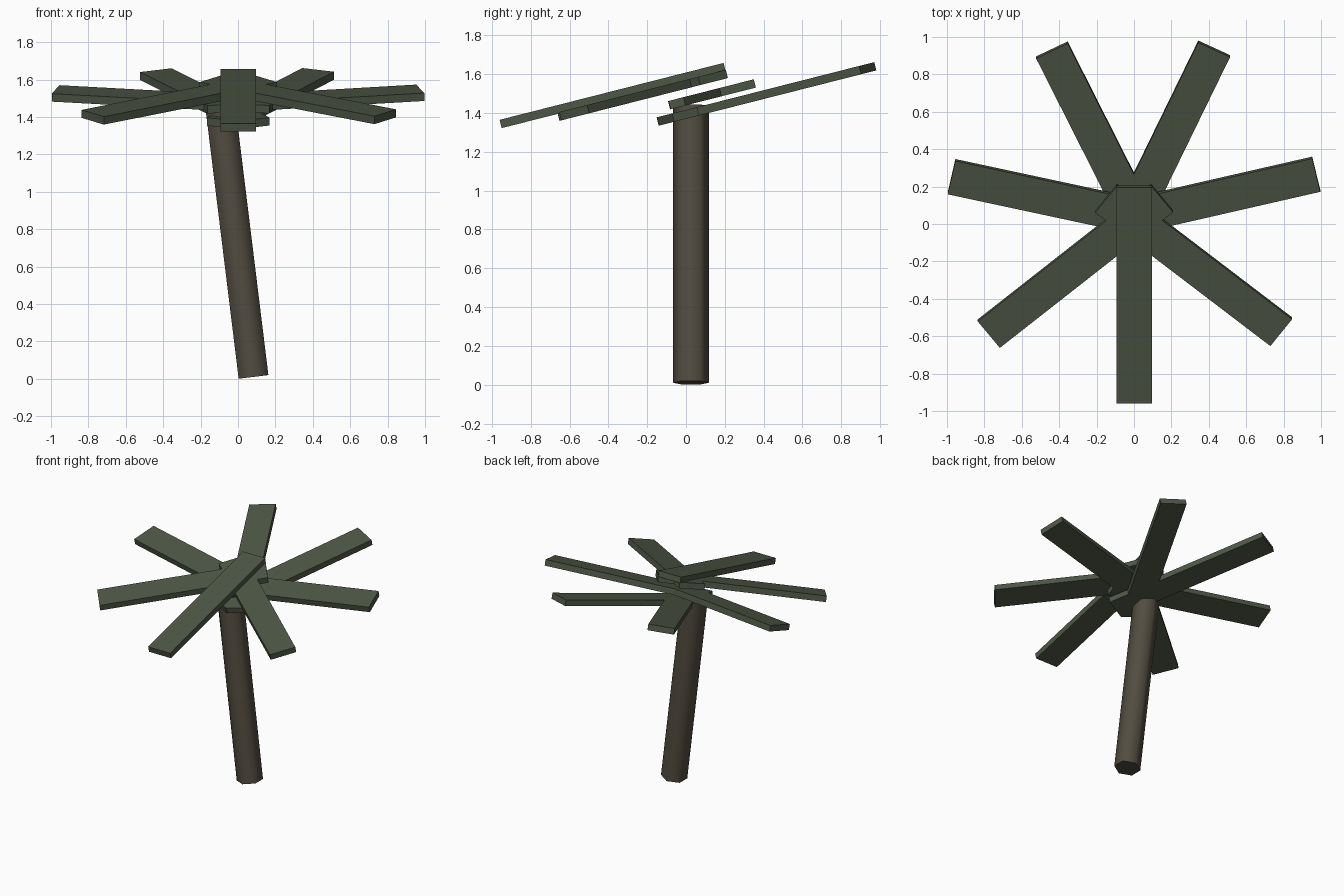
import bpy
from math import radians, sin, cos
from mathutils import Matrix, Vector

if "Cube" in bpy.data.objects:
    bpy.data.objects.remove(bpy.data.objects["Cube"])


def material(name, rgb):
    m = bpy.data.materials.new(name)
    m.diffuse_color = (*rgb, 1)
    m.use_nodes = True
    m.node_tree.nodes["Principled BSDF"].inputs["Base Color"].default_value = m.diffuse_color
    return m


leaf_green = material("leaf_green", (0.075, 0.095, 0.06))
bark_brown = material("bark_brown", (0.085, 0.073, 0.052))

# Leaning six-sided trunk, smooth sides with sharp caps
base, lean, height = Vector((0.083, 0.026, 0.0105)), radians(-7), 1.435
direction = Vector((sin(lean), 0, cos(lean)))
bpy.ops.mesh.primitive_cylinder_add(
    vertices=6, radius=0.0925, depth=height,
    location=base + direction * height / 2, rotation=(0, lean, 0))
trunk = bpy.context.object
trunk.name = "trunk"
trunk.data.materials.append(bark_brown)
bpy.ops.object.shade_smooth_by_angle(angle=radians(70))

# Flat plank leaves: fanned around a pivot, stacked in layers, whole crown tilted
LENGTH, WIDTH, THICK, REACH = 1.191, 0.188, 0.044, 1.0
tilt = Matrix.Rotation(radians(14.25), 4, 'X')


def leaf(name, angle, level):
    bpy.ops.mesh.primitive_cube_add(size=1)
    ob = bpy.context.object
    ob.name = name
    ob.data.transform(Matrix.Translation((REACH - LENGTH / 2, 0, 0))
                      @ Matrix.Diagonal((LENGTH, WIDTH, THICK, 1)))
    ob.matrix_world = (tilt @ Matrix.Translation((0.001, 0.405, level + THICK / 2))
                       @ Matrix.Rotation(radians(angle), 4, 'Z'))
    ob.data.materials.append(leaf_green)


leaf("front_leaf", -90, 1.515)
for name, angle, level in (("front_side_leaf", -38.57, 1.478),
                           ("side_leaf", 12.86, 1.395),
                           ("back_leaf", 64.29, 1.328)):
    leaf(name + "_right", angle + 0.4, level)
    leaf(name + "_left", 180 - angle + 0.4, level)
